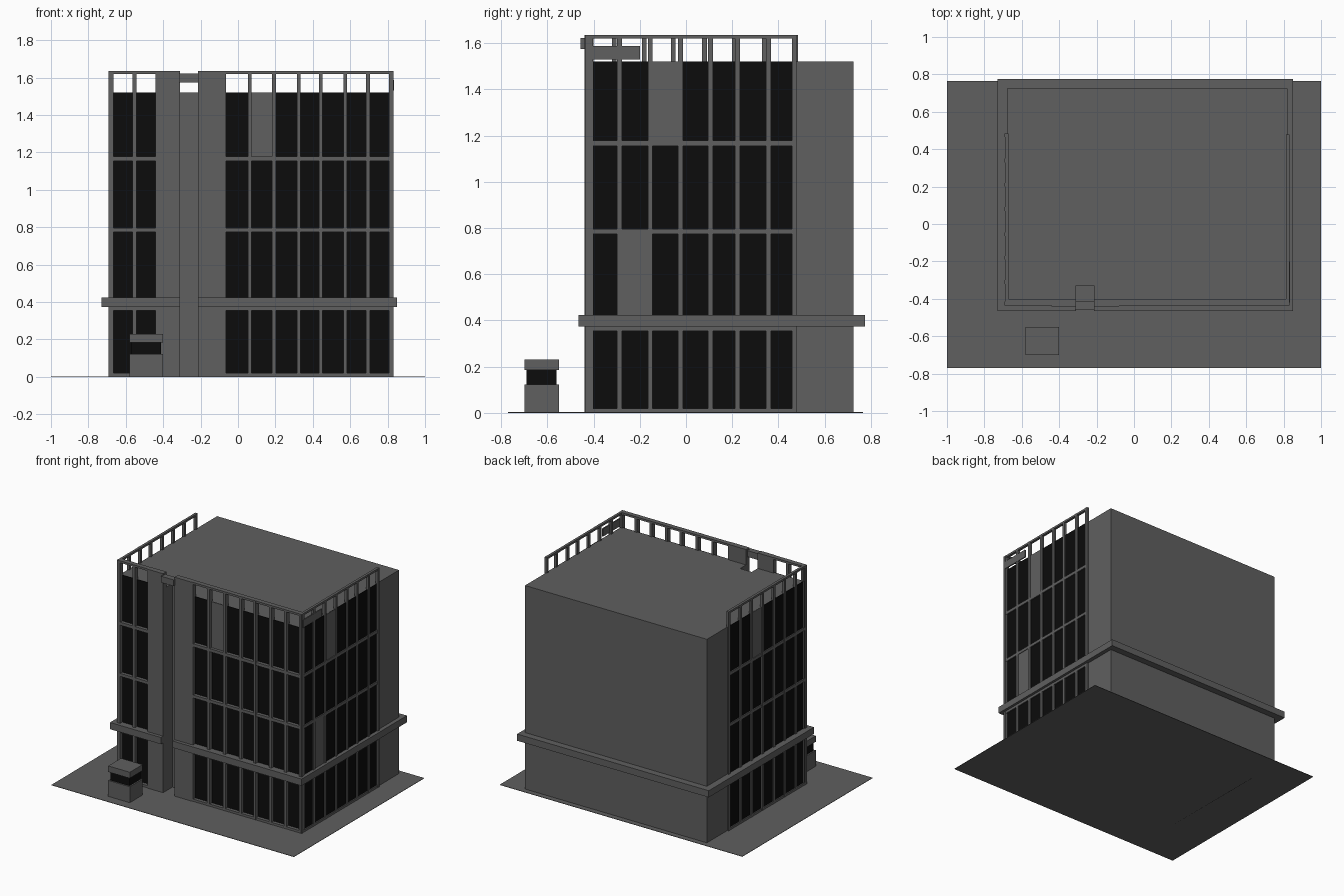
import bpy
import bmesh

cube = bpy.data.objects.get("Cube")
if cube:
    bpy.data.objects.remove(cube, do_unlink=True)


def material(name, value):
    m = bpy.data.materials.new(name)
    m.use_nodes = True
    colour = (value, value, value, 1)
    m.diffuse_color = colour
    m.node_tree.nodes["Principled BSDF"].inputs["Base Color"].default_value = colour
    return m


GREY = material("concrete_grey", 0.115)
BLACK = material("dark_glass", 0.0035)


def finish(name, bm, mat):
    bmesh.ops.recalc_face_normals(bm, faces=bm.faces)
    mesh = bpy.data.meshes.new(name)
    bm.to_mesh(mesh)
    bm.free()
    mesh.materials.append(mat)
    obj = bpy.data.objects.new(name, mesh)
    bpy.context.collection.objects.link(obj)
    return obj


def add_prism(bm, points, z0, z1):
    """Extrude a footprint from z0 up to z1."""
    face = bm.faces.new([bm.verts.new((x, y, z0)) for x, y in points])
    grown = bmesh.ops.extrude_face_region(bm, geom=[face])["geom"]
    top = [v for v in grown if isinstance(v, bmesh.types.BMVert)]
    bmesh.ops.translate(bm, verts=top, vec=(0, 0, z1 - z0))
    bm.faces.ensure_lookup_table()
    if face.is_valid is False or len([f for f in bm.faces if all(abs(v.co.z - z0) < 1e-6 for v in f.verts)]) == 0:
        bm.faces.new([v for v in face.verts])


def prism(name, points, z0, z1, mat=GREY):
    bm = bmesh.new()
    add_prism(bm, points, z0, z1)
    return finish(name, bm, mat)


def boxes(name, items, mat=GREY):
    """One object made of boxes given as (x0, x1, y0, y1, z0, z1)."""
    bm = bmesh.new()
    for x0, x1, y0, y1, z0, z1 in items:
        verts = bmesh.ops.create_cube(bm, size=1)["verts"]
        bmesh.ops.scale(bm, verts=verts, vec=(x1 - x0, y1 - y0, z1 - z0))
        bmesh.ops.translate(bm, verts=verts,
                            vec=((x0 + x1) / 2, (y0 + y1) / 2, (z0 + z1) / 2))
    return finish(name, bm, mat)


# Main dimensions
XL, XR, YF, YB = -0.68, 0.82, -0.41, 0.725
SLOT_A, SLOT_B, SLOT_Y = -0.31, -0.215, -0.33
ROOF, RAIL = 1.52, 1.635


def slotted(x0, x1, y0, y1):
    """Rectangle footprint with the entrance slot cut in its front."""
    return [(x0, y0), (SLOT_A, y0), (SLOT_A, SLOT_Y), (SLOT_B, SLOT_Y),
            (SLOT_B, y0), (x1, y0), (x1, y1), (x0, y1)]


# Ground, body and belt
boxes("ground_slab", [(-1, 1, -0.77, 0.765, 0, 0.003)])
prism("building_body", slotted(XL, XR, YF, YB), 0, ROOF)
prism("belt_ledge", slotted(-0.73, 0.85, -0.465, 0.775), 0.374, 0.424)

# Piers beside the slot and the bridge over it
boxes("entrance_piers", [(-0.44, SLOT_A, -0.44, YF + 0.01, 0, RAIL),
                         (SLOT_B, -0.08, -0.44, YF + 0.01, 0, RAIL)])
boxes("slot_bridge", [(SLOT_A - 0.005, SLOT_B + 0.005, -0.457, -0.415, 1.575, 1.622)])


# Each wall maps (along, outward) spans to x and y spans
def front(u0, u1, d0, d1):
    return u0, u1, YF - d1, YF - d0


def left(u0, u1, d0, d1):
    return XR + d0, XR + d1, u0, u1


def right(u0, u1, d0, d1):
    return XL - d1, XL - d0, u0, u1


RAILS = [(0, 0.02), (0.355, 0.376), (0.774, 0.796), (1.155, 1.178), (1.62, RAIL)]


def curtain_wall(name, wall, spans, posts, panels, depth):
    frame = [wall(a, b, -0.008, depth - 0.001) + z for a, b in spans for z in RAILS]
    frame += [wall(p - 0.01, p + 0.01, -0.008, depth) + (0, RAIL) for p in posts]
    boxes(name + "_frame", frame)
    boxes(name + "_glass", [wall(a, b, -0.001, 0.003) + (0, ROOF) for a, b in spans], BLACK)
    boxes(name + "_blind_panels", [wall(a, b, 0, 0.006) + z for a, b, z in panels])


TOP_FLOOR, SECOND_FLOOR = (1.17, ROOF), (0.42, 0.78)

curtain_wall("front", front, [(-0.688, -0.44), (-0.08, 0.828)],
             [-0.675, -0.553, -0.074, 0.063, 0.193, 0.325, 0.443, 0.573, 0.695, 0.818],
             [(0.063, 0.193, TOP_FLOOR)], 0.028)
curtain_wall("left", left, [(-0.425, 0.47)],
             [-0.425, -0.288, -0.154, -0.024, 0.106, 0.223, 0.357, 0.468],
             [(-0.154, -0.024, TOP_FLOOR), (-0.288, -0.154, SECOND_FLOOR)], 0.012)
curtain_wall("right", right, [(-0.425, 0.48)],
             [-0.425, -0.31, -0.18, -0.055, 0.08, 0.21, 0.34, 0.475],
             [(0.08, 0.21, TOP_FLOOR)], 0.012)

# Plate fixed to the roof railing
boxes("railing_plate", [left(-0.42, -0.2, 0.004, 0.013) + (1.53, 1.588)])

# Kiosk at the front
KX0, KX1, KY0, KY1 = -0.58, -0.402, -0.7, -0.55
boxes("kiosk_base", [(KX0, KX1, KY0, KY1, 0, 0.122)])
boxes("kiosk_window", [(KX0 + 0.01, KX1 - 0.01, KY0 + 0.01, KY1 - 0.01, 0.12, 0.187)], BLACK)
boxes("kiosk_roof", [(KX0, KX1, KY0, KY1, 0.185, 0.23)])
